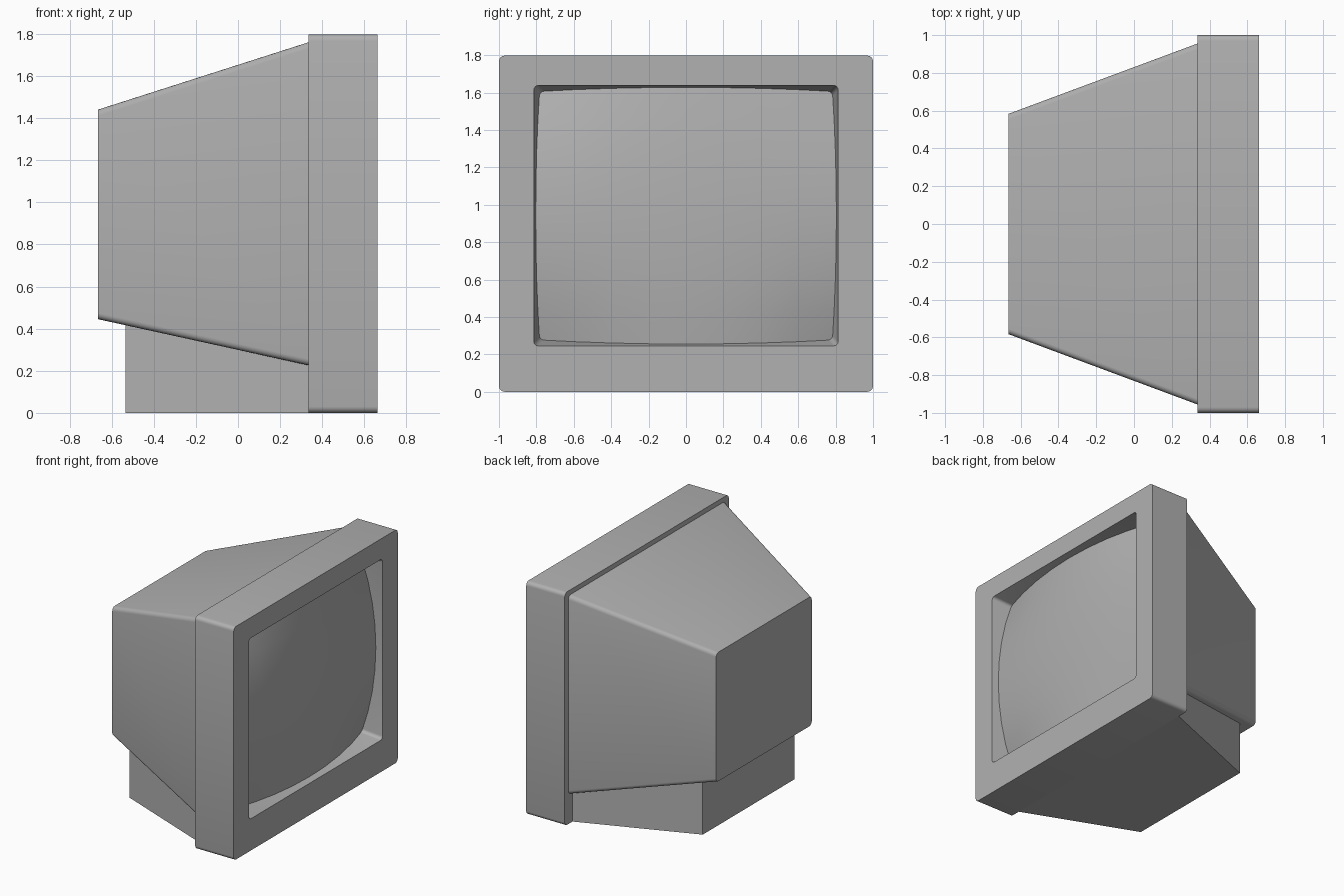
import bpy, bmesh, math

if "Cube" in bpy.data.objects:
    bpy.data.objects.remove(bpy.data.objects["Cube"])

# Mid-grey plastic
grey = bpy.data.materials.new("grey_plastic")
grey.diffuse_color = (0.44, 0.44, 0.44, 1)
grey.use_nodes = True
grey.node_tree.nodes["Principled BSDF"].inputs["Base Color"].default_value = grey.diffuse_color


def finish(name, bm, angle=40):
    me = bpy.data.meshes.new(name)
    bm.to_mesh(me)
    bm.free()
    me.materials.append(grey)
    ob = bpy.data.objects.new(name, me)
    bpy.context.collection.objects.link(ob)
    bpy.ops.object.select_all(action='DESELECT')
    ob.select_set(True)
    bpy.context.view_layer.objects.active = ob
    bpy.ops.object.shade_smooth_by_angle(angle=math.radians(angle))
    return ob


def ring(bm, x, half_y, z0, z1, r, seg=4):
    """Rounded rectangle in the YZ plane, anticlockwise seen from +x."""
    verts = []
    corners = [(half_y - r, z1 - r), (-half_y + r, z1 - r),
               (-half_y + r, z0 + r), (half_y - r, z0 + r)]
    for i, (cy, cz) in enumerate(corners):
        for k in range(seg + 1):
            a = math.pi / 2 * (i + k / seg)
            verts.append(bm.verts.new((x, cy + r * math.cos(a), cz + r * math.sin(a))))
    return verts


def loft(name, sections, cap_start=False, cap_end=False):
    """Skin rings ordered from back to front along the outside."""
    bm = bmesh.new()
    rings = [ring(bm, *s) for s in sections]
    for a, b in zip(rings, rings[1:]):
        n = len(a)
        for i in range(n):
            j = (i + 1) % n
            bm.faces.new((a[i], a[j], b[j], b[i]))
    if cap_start:
        bm.faces.new(rings[0][::-1])
    if cap_end:
        bm.faces.new(rings[-1])
    return finish(name, bm)


FRONT, SEAM, BACK = 0.663, 0.335, -0.665

# Front frame with tapered screen recess
loft("bezel", [
    (SEAM, 0.94, 0.24, 1.745, 0.03),
    (SEAM, 1.0, 0.0, 1.797, 0.03),
    (FRONT, 1.0, 0.0, 1.797, 0.03),
    (FRONT, 0.814, 0.245, 1.638, 0.025),
    (0.49, 0.779, 0.281, 1.602, 0.025),
])

# Tapered rear housing
loft("housing", [
    (BACK, 0.583, 0.445, 1.44, 0.03),
    (SEAM, 0.955, 0.226, 1.76, 0.03),
], cap_start=True, cap_end=True)

# Bulged glass, trimmed to the recess walls
bm = bmesh.new()
N = 8
grid = []
for i in range(N + 1):
    row = []
    for j in range(N + 1):
        u, v = 2 * i / N - 1, 2 * j / N - 1
        depth = 0.005 + 0.045 * (u * u + v * v) + 0.06 * u * u * v * v
        inset = 0.2 * depth
        row.append(bm.verts.new((FRONT - depth, u * (0.814 - inset),
                                 0.9415 + v * (0.6965 - inset))))
    grid.append(row)
for i in range(N):
    for j in range(N):
        bm.faces.new((grid[i][j], grid[i + 1][j], grid[i + 1][j + 1], grid[i][j + 1]))
finish("screen", bm)

# Wedge-shaped foot under the housing
bm = bmesh.new()
bmesh.ops.create_cube(bm, size=2)
for v in bm.verts:
    rear, top = v.co.x < 0, v.co.z > 0
    v.co.x = -0.535 if rear else SEAM
    v.co.y *= 0.56 if rear else 0.905
    v.co.z = (0.44 if rear else 0.25) if top else 0.0
finish("base", bm, 20)
